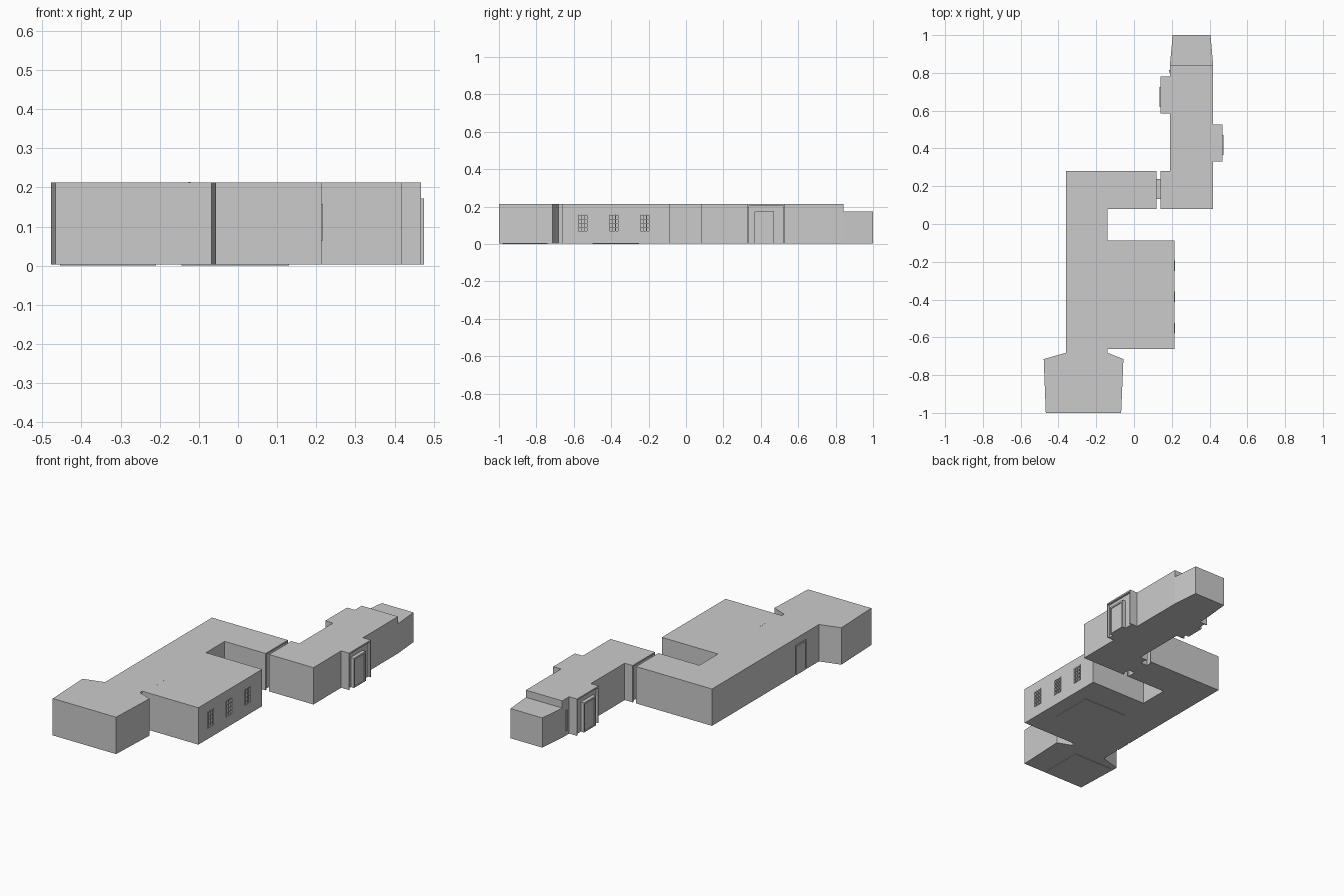
import bpy, bmesh

if "Cube" in bpy.data.objects:
    bpy.data.objects.remove(bpy.data.objects["Cube"])

H = 0.213      # roof height
B = 0.003      # underside of the walls
DOOR = 0.172   # door and low vestibule height


def prism(name, outline, z0=B, z1=H):
    bm = bmesh.new()
    face = bm.faces.new([bm.verts.new((x, y, z0)) for x, y in outline])
    ext = bmesh.ops.extrude_face_region(bm, geom=[face])
    top = [v for v in ext["geom"] if isinstance(v, bmesh.types.BMVert)]
    bmesh.ops.translate(bm, verts=top, vec=(0, 0, z1 - z0))
    bmesh.ops.recalc_face_normals(bm, faces=bm.faces)
    mesh = bpy.data.meshes.new(name)
    bm.to_mesh(mesh)
    bm.free()
    ob = bpy.data.objects.new(name, mesh)
    bpy.context.collection.objects.link(ob)
    return ob


def box(name, x0, x1, y0, y1, z0=B, z1=H):
    x0, x1 = sorted((x0, x1))
    return prism(name, [(x0, y0), (x1, y0), (x1, y1), (x0, y1)], z0, z1)


def cut(target, *bounds):
    """Carve a box-shaped recess and discard the cutter."""
    cutter = box("recess_cutter", *bounds)
    cutter.hide_render = True
    mod = target.modifiers.new("recess", "BOOLEAN")
    mod.operation, mod.solver, mod.object = "DIFFERENCE", "EXACT", cutter
    bpy.context.view_layer.objects.active = target
    bpy.ops.object.modifier_apply(modifier=mod.name)
    bpy.data.objects.remove(cutter)


# Southern building: end room, corridor, hall and cross corridor
south = prism("south_wing", [
    (-0.467, -1), (-0.068, -1), (-0.056, -0.715), (-0.14, -0.682), (-0.14, -0.662),
    (0.214, -0.662), (0.214, -0.088), (-0.14, -0.088), (-0.14, 0.08), (0.118, 0.08),
    (0.118, 0.28), (-0.36, 0.28), (-0.36, -0.682), (-0.478, -0.715)])

# Northern building
north = prism("north_wing", [
    (0.14, 0.08), (0.419, 0.08), (0.419, 0.842), (0.19, 0.842), (0.19, 0.28), (0.14, 0.28)])
prism("north_vestibule", [(0.19, 0.842), (0.419, 0.842), (0.405, 1), (0.205, 1)], z1=DOOR)
box("vestibule_pipe", 0.185, 0.191, 0.803, 0.814, 0.03, 0.15)

# Facing end walls with shallow recesses, joined by a door passage
cut(south, 0.108, 0.13, 0.086, 0.274, -0.01, 0.205)
cut(north, 0.13, 0.15, 0.086, 0.274, -0.01, 0.205)
box("door_passage", 0.1, 0.16, 0.133, 0.237, z1=DOOR)


# Side alcoves: recessed outer face holding a framed door
def alcove(name, wall, out, y0):
    s = 1 if out > wall else -1
    y1, mid = y0 + 0.196, y0 + 0.088
    shell = box(name + "_shell", wall, out - s * 0.007, y0, y1)
    cut(shell, out - s * 0.02, out + s * 0.02, y0 + 0.006, y1 - 0.006, -0.01, 0.204)
    door = box(name + "_door_frame", out - s * 0.025, out, mid - 0.053, mid + 0.053, z1=DOOR)
    cut(door, out - s * 0.005, out + s * 0.02, mid - 0.045, mid + 0.045, 0.008, DOOR - 0.01)


alcove("east_alcove", 0.419, 0.475, 0.33)
alcove("west_alcove", 0.19, 0.134, 0.584)

# Barred windows on the east wall of the hall
for i, y in enumerate((-0.552, -0.386, -0.22)):
    cut(south, 0.206, 0.23, y - 0.027, y + 0.027, 0.065, 0.156)
    for k in range(4):
        c = y - 0.0255 + k * 0.017
        box(f"window_{i}_upright_{k}", 0.205, 0.217, c - 0.002, c + 0.002, 0.064, 0.157)
    for k in range(5):
        z = 0.067 + k * 0.0217
        box(f"window_{i}_crossbar_{k}", 0.205, 0.216, y - 0.028, y + 0.028, z - 0.002, z + 0.002)

# Door on the west corridor wall
cut(south, -0.37, -0.354, -0.57, -0.47, -0.01, DOOR)
box("west_door_panel", -0.361, -0.353, -0.56, -0.48, z1=DOOR - 0.01)

# Roof strip and thin floor panels
box("roof_strip", -0.126, -0.121, -0.56, -0.49, 0.21, 0.2135)
box("end_room_floor", -0.455, -0.21, -0.98, -0.74, 0, 0.004)
box("hall_floor", -0.145, 0.13, -0.5, -0.25, 0, 0.004)
